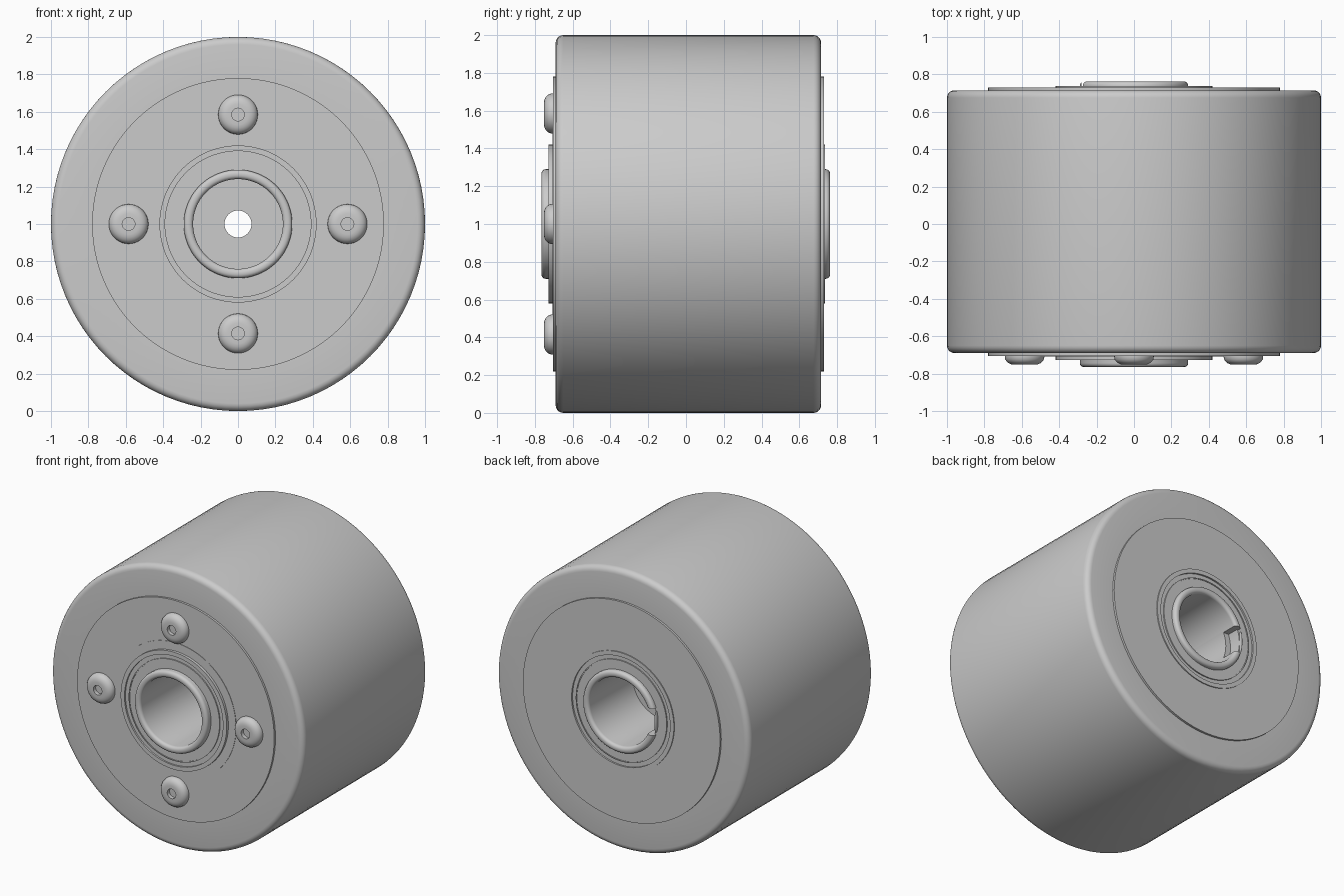
import bpy, bmesh, math
from mathutils import Vector

cube = bpy.data.objects.get("Cube")
if cube:
    bpy.data.objects.remove(cube)

grey = bpy.data.materials.new("plain_grey")
grey.use_nodes = True
colour = (0.6, 0.6, 0.6, 1)
grey.diffuse_color = colour
grey.node_tree.nodes["Principled BSDF"].inputs["Base Color"].default_value = colour


def fillet(r, y, dr, dy, first_radial, steps=5):
    """Quarter-round corner at (r, y); dr and dy point inward from the corner."""
    pts = []
    for i in range(steps + 1):
        a = i / steps * math.pi / 2
        pts.append((r + dr * (1 - math.sin(a)), y + dy * (1 - math.cos(a))))
    return pts if first_radial else pts[::-1]


def lathe(name, profile, centre=(0, 0, 1), sides=96):
    """Revolve a closed (radius, y) outline around the y axis."""
    bm = bmesh.new()
    rings = []
    for r, y in profile:
        if r == 0:
            rings.append([bm.verts.new((0, y, 0))] * sides)
        else:
            rings.append([bm.verts.new((r * math.cos(k * math.tau / sides), y,
                                        r * math.sin(k * math.tau / sides)))
                          for k in range(sides)])
    for a, b in zip(rings, rings[1:] + rings[:1]):
        for k in range(sides):
            n = (k + 1) % sides
            corners = list(dict.fromkeys((a[k], a[n], b[n], b[k])))
            if len(corners) > 2:
                bm.faces.new(corners)
    bmesh.ops.recalc_face_normals(bm, faces=bm.faces)
    mesh = bpy.data.meshes.new(name)
    bm.to_mesh(mesh)
    bm.free()
    mesh.materials.append(grey)
    ob = bpy.data.objects.new(name, mesh)
    ob.location = Vector(centre)
    bpy.context.collection.objects.link(ob)
    smooth(ob)
    return ob


def smooth(ob):
    bpy.ops.object.select_all(action="DESELECT")
    ob.select_set(True)
    bpy.context.view_layer.objects.active = ob
    bpy.ops.object.shade_smooth_by_angle(angle=math.radians(35))


# Roller tread with rounded outer edges
R, FRONT, BACK, E = 1.0, -0.69, 0.715, 0.04
lathe("roller_tread", [(0.76, FRONT)] + fillet(R, FRONT, -E, E, True)
      + fillet(R, BACK, -E, -E, False) + [(0.76, BACK)], sides=96)

# Hub core, with a slightly proud flange at each end
lathe("hub_core", [(0.43, -0.705), (0.78, -0.705), (0.78, 0.73), (0.42, 0.73),
                   (0.42, 0.6), (0.43, 0.6)])
lathe("front_collar", [(0.42, -0.708), (0.48, -0.708), (0.48, -0.65), (0.42, -0.65)])

# Bearings: outer race, seal and inner race at both ends
for end, face, sign in (("front", -0.727, 1), ("back", 0.737, -1)):
    def band(part, inner, outer, sink):
        y = face + sign * sink
        lathe(end + "_" + part, [(inner, y), (outer, y),
                                 (outer, face + sign * 0.1), (inner, face + sign * 0.1)])
    band("outer_race", 0.39, 0.42, 0)
    band("seal_gap", 0.36, 0.39, 0.012)
    band("seal", 0.353, 0.36, 0.004)
    band("inner_race", 0.28, 0.353, 0.008)

# Shaft sleeve with rounded rims
S = 0.022
sleeve = lathe("shaft_sleeve",
               fillet(0.24, -0.765, S, S, False)[::1]
               + fillet(0.29, -0.765, -S, S, True)
               + fillet(0.29, 0.762, -S, -S, False)
               + fillet(0.24, 0.762, S, -S, True))

# Key notch cut into the back rim of the sleeve
bpy.ops.mesh.primitive_cube_add(size=1, location=(-0.235, 0.74, 1))
cutter = bpy.context.object
cutter.name = "notch_cutter"
cutter.scale = (0.09, 0.2, 0.19)
cutter.hide_render = True
cutter.hide_viewport = True
cut = sleeve.modifiers.new("key_notch", "BOOLEAN")
cut.operation = "DIFFERENCE"
cut.solver = "EXACT"
cut.object = cutter

# Web across the bore with a small through hole
lathe("bore_web", [(0.072, 0.12), (0.25, 0.12), (0.25, 0.26), (0.072, 0.26)])

# Four domed screws, each with a small hexagonal socket
for i, label in enumerate(("left", "top", "right", "bottom")):
    a = i * math.pi / 2
    at = (0.585 * math.cos(a), 0, 1 + 0.585 * math.sin(a))
    lathe(label + "_screw", [(0, -0.69), (0, -0.725), (0.034, -0.725), (0.034, -0.752)]
          + fillet(0.106, -0.752, -0.05, 0.042, True) + [(0.106, -0.69)], at, 36)
